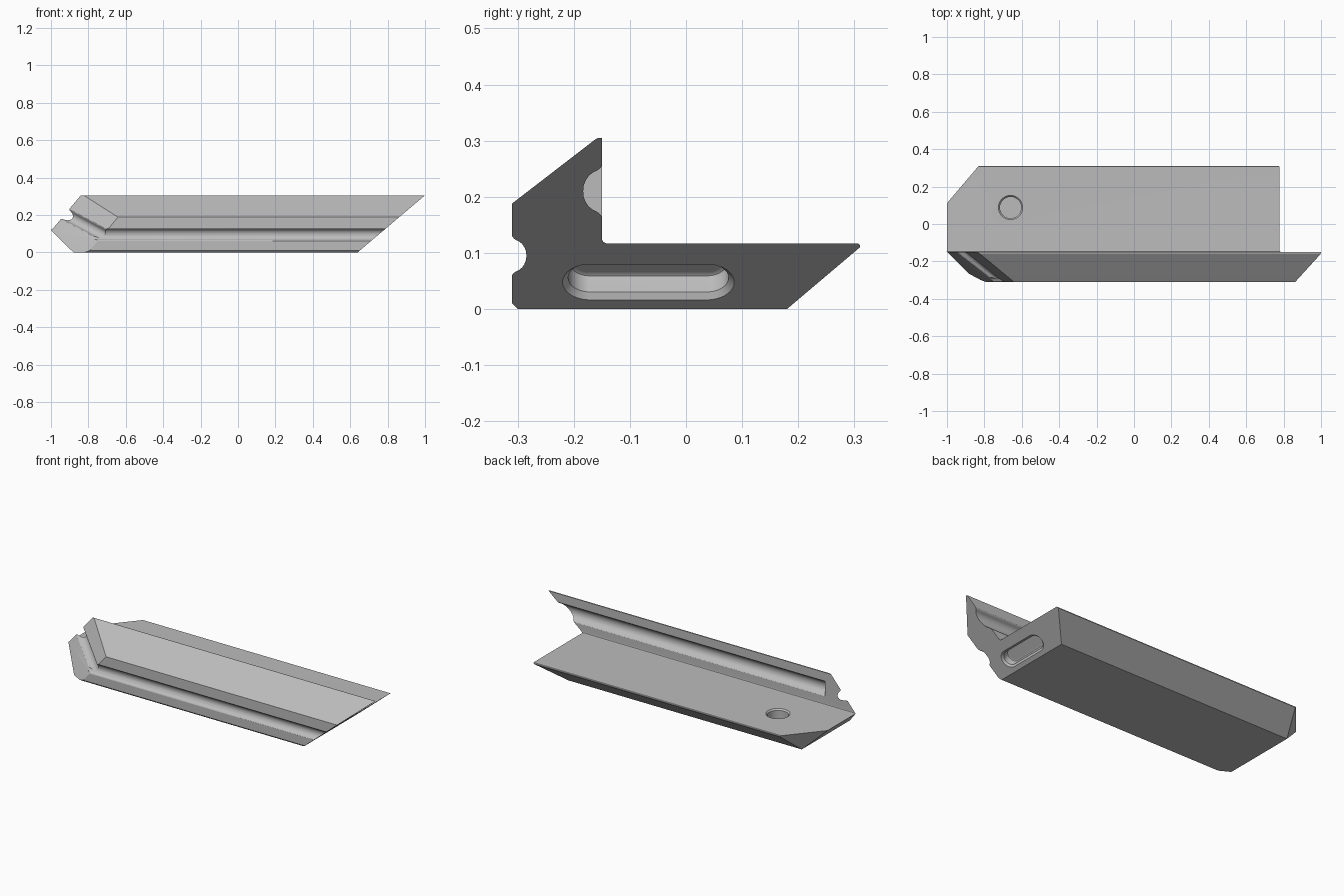
import bpy, bmesh, math
from mathutils import Vector

old = bpy.data.objects.get("Cube")
if old:
    bpy.data.objects.remove(old)

grey = bpy.data.materials.new("plain_grey")
grey.use_nodes = True
colour = (0.5, 0.5, 0.5, 1)
grey.diffuse_color = colour
grey.node_tree.nodes["Principled BSDF"].inputs["Base Color"].default_value = colour


def loft(name, rings):
    """Closed solid skinned through equal-length rings of points."""
    bm = bmesh.new()
    loops = [[bm.verts.new(p) for p in ring] for ring in rings]
    n = len(loops[0])
    for a, b in zip(loops, loops[1:]):
        for i in range(n):
            j = (i + 1) % n
            bm.faces.new((a[i], a[j], b[j], b[i]))
    bm.faces.new(loops[0])
    bm.faces.new(loops[-1])
    bmesh.ops.recalc_face_normals(bm, faces=bm.faces)
    mesh = bpy.data.meshes.new(name)
    bm.to_mesh(mesh)
    bm.free()
    mesh.materials.append(grey)
    ob = bpy.data.objects.new(name, mesh)
    bpy.context.collection.objects.link(ob)
    return ob


def trim(ob, point, normal):
    """Slice off everything on the normal's side and cap the cut."""
    bm = bmesh.new()
    bm.from_mesh(ob.data)
    geom = bm.verts[:] + bm.edges[:] + bm.faces[:]
    cut = bmesh.ops.bisect_plane(bm, geom=geom, dist=1e-5, plane_co=point,
                                 plane_no=normal, clear_outer=True)
    edges = [e for e in cut["geom_cut"] if isinstance(e, bmesh.types.BMEdge)]
    bmesh.ops.contextual_create(bm, geom=edges)
    bmesh.ops.recalc_face_normals(bm, faces=bm.faces)
    bm.to_mesh(ob.data)
    bm.free()


def carve(ob, cutter):
    cutter.hide_render = True
    mod = ob.modifiers.new("carve", 'BOOLEAN')
    mod.operation = 'DIFFERENCE'
    mod.solver = 'EXACT'
    mod.object = cutter
    bpy.context.view_layer.objects.active = ob
    bpy.ops.object.modifier_apply(modifier=mod.name)
    bpy.data.objects.remove(cutter)


def groove(name, start, end, outward, scale=1.0):
    """Rounded channel with softened lips, swept from start to end."""
    start, end, out = Vector(start), Vector(end), Vector(outward).normalized()
    side = out.cross(end - start).normalized()
    half = [(.042, -.02), (.037, -.001), (.033, .0012), (.030, .004), (.0275, .008),
            (.025, .013), (.021, .018), (.015, .022), (.008, .0248)]
    section = half + [(0, .0256)] + [(-t, d) for t, d in reversed(half)]
    ring = [side * t * scale - out * d * scale for t, d in section]
    return loft(name, [[start + p for p in ring], [end + p for p in ring]])


def pocket(name, centre, along, inward, radius, straight, layers):
    """Stadium-shaped recess; layers are (inset, depth) pairs."""
    centre, along, inward = Vector(centre), Vector(along), Vector(inward).normalized()
    up = along.cross(inward)
    rings = []
    for inset, depth in layers:
        ring = []
        for i in range(48):
            a = 2 * math.pi * (i + .5) / 48
            c, s = math.cos(a), math.sin(a)
            y = (radius - inset) * c + math.copysign(straight, c)
            ring.append(centre + along * y + up * (radius - inset) * s + inward * depth)
        rings.append(ring)
    return loft(name, rings)


# L-shaped bar
profile = [(-.30, 0), (-.31, .01), (-.31, .188), (-.162, .302), (-.157, .305),
           (-.15, .305), (-.15, .125), (-.1475, .1195), (-.142, .117),
           (.307, .117), (.31, .114), (.31, .110), (.18, 0)]
bar = loft("angled_bar", [[(x, y, z) for y, z in profile] for x in (-1.3, 1.3)])

# Slanted ends and corner facets
slant = Vector((1, 0, -1.18)).normalized()
trim(bar, (.64, 0, 0), slant)
trim(bar, (-.88, 0, 0), (-.117, 0, -.12))

back_a, back_b, back_c = Vector((-.83, .31, .115)), Vector((-1, .11, .115)), Vector((-.88, .18, 0))
n = (back_b - back_a).cross(back_c - back_a)
trim(bar, back_a, n if n.x < 0 else -n)

tip, rise = Vector((-1, -.15, .115)), Vector((.16, 0, .19))
foot = Vector((-.8, -.31, 0))
facet = (foot - tip).cross(rise)
facet = facet if facet.y < 0 else -facet
trim(bar, tip, facet)

# Channels along the front, round the corner facet and behind the upright
carve(bar, groove("front_channel", (-.95, -.31, .095), (1.3, -.31, .095), (0, -1, 0)))
low, high = foot + rise * .5, tip + rise * .47
run = (high - low) * .5
carve(bar, groove("corner_channel", low - run, high + run, facet))
carve(bar, groove("back_channel", (-.8, -.15, .21), (1.3, -.15, .21), (0, 1, 0), 1.3))

# Long slot in the slanted end, round recess in the floor
z = .048
carve(bar, pocket("end_slot", (.64 + 1.18 * z, -.067, z), (0, 1, 0), -slant, .049, .104,
                  [(-.01, -.01), (.01, .01), (.01, .038), (.013, .045), (.02, .048)]))
carve(bar, pocket("round_recess", (-.66, .088, .117), (1, 0, 0), (0, 0, -1), .065, 0,
                  [(-.01, -.01), (.008, .008), (.008, .07)]))

# Smooth curved channels, crisp edges
bpy.ops.object.select_all(action='DESELECT')
bar.select_set(True)
bpy.context.view_layer.objects.active = bar
bpy.ops.object.shade_smooth_by_angle(angle=math.radians(28))
weighted = bar.modifiers.new("even_shading", 'WEIGHTED_NORMAL')
weighted.keep_sharp = True
